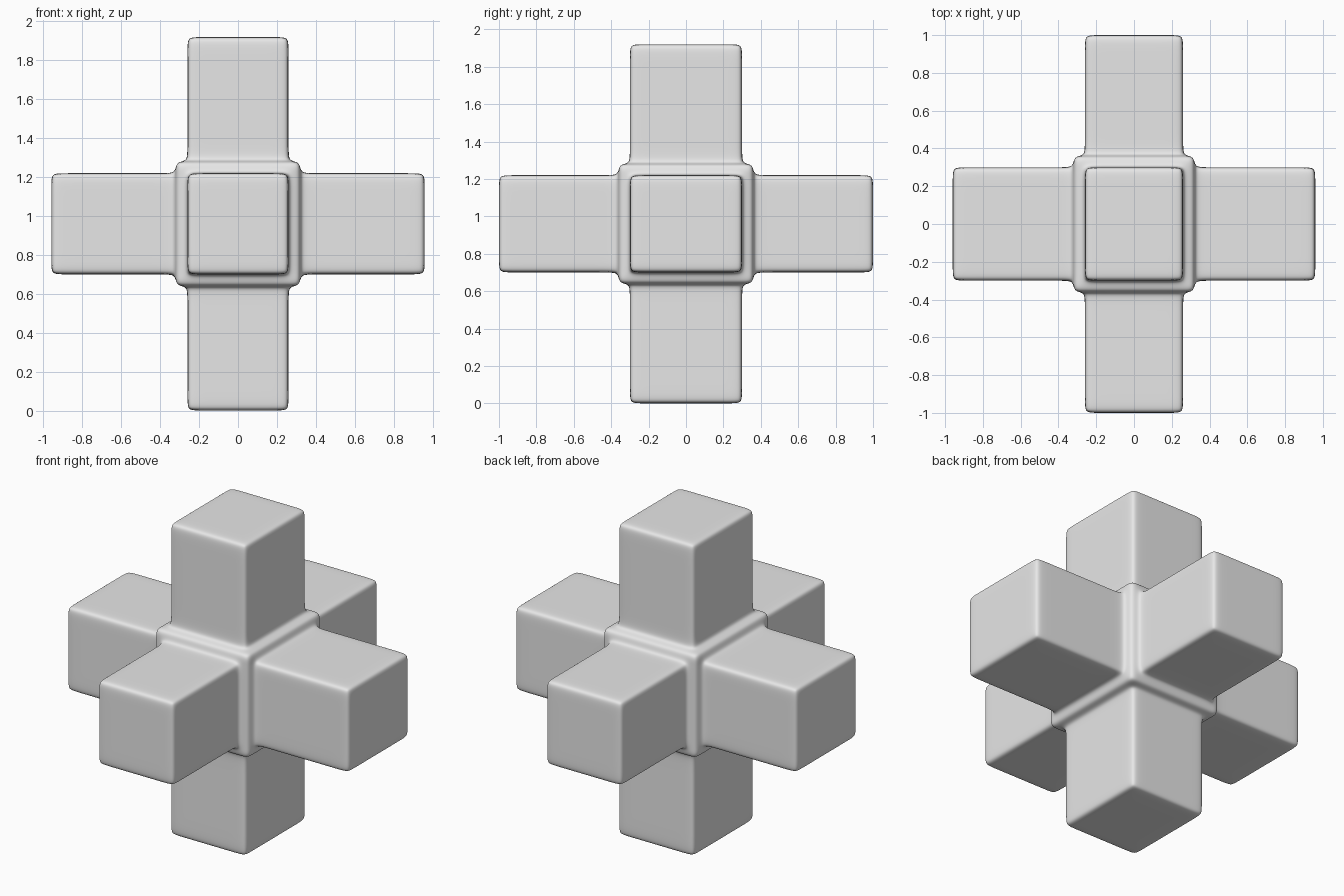
import bpy
import bmesh
from itertools import product

if "Cube" in bpy.data.objects:
    bpy.data.objects.remove(bpy.data.objects["Cube"], do_unlink=True)

HALF = (0.26, 0.30, 0.26)    # half thickness of the arms per axis
REACH = (0.96, 1.00, 0.96)   # arm tips per axis
SOFT = 0.06                  # rounding width of edges
CENTRE_Z = 0.96

# Grid lines per axis: arm edge, core edge, fillet and tip, mirrored
lines = []
for h, r in zip(HALF, REACH):
    side = [h - SOFT, h, h + SOFT, h + 2 * SOFT, r - SOFT, r]
    lines.append([-v for v in reversed(side)] + side)


def solid(cell):
    """True inside the six arms or the slightly larger core."""
    d = sorted(abs(i - 5) for i in cell)
    return d[2] <= 2 or (d[1] <= 1 and d[2] <= 5)


# Skin the outside of the solid cells with quads
bm = bmesh.new()
corners = {}


def corner(key):
    if key not in corners:
        x, y, z = (lines[a][key[a]] for a in range(3))
        corners[key] = bm.verts.new((x, y, z + CENTRE_Z))
    return corners[key]


for cell in filter(solid, product(range(11), repeat=3)):
    for axis, step in product(range(3), (-1, 1)):
        beside = list(cell)
        beside[axis] += step
        if solid(beside):
            continue
        u, v = (axis + 1) % 3, (axis + 2) % 3
        quad = []
        for du, dv in ((0, 0), (1, 0), (1, 1), (0, 1)):
            key = list(cell)
            key[axis] += step > 0
            key[u] += du
            key[v] += dv
            quad.append(corner(tuple(key)))
        bm.faces.new(quad if step > 0 else quad[::-1])

mesh = bpy.data.meshes.new("six_arm_block")
bm.to_mesh(mesh)
bm.free()
mesh.shade_smooth()
block = bpy.data.objects.new("six_arm_block", mesh)
bpy.context.collection.objects.link(block)

# Round the edges and the joints
smooth = block.modifiers.new("rounding", 'SUBSURF')
smooth.levels = smooth.render_levels = 3

# Plain grey
grey = bpy.data.materials.new("light grey")
grey.use_nodes = True
colour = (0.8, 0.8, 0.8, 1)
grey.diffuse_color = colour
grey.node_tree.nodes["Principled BSDF"].inputs["Base Color"].default_value = colour
mesh.materials.append(grey)
